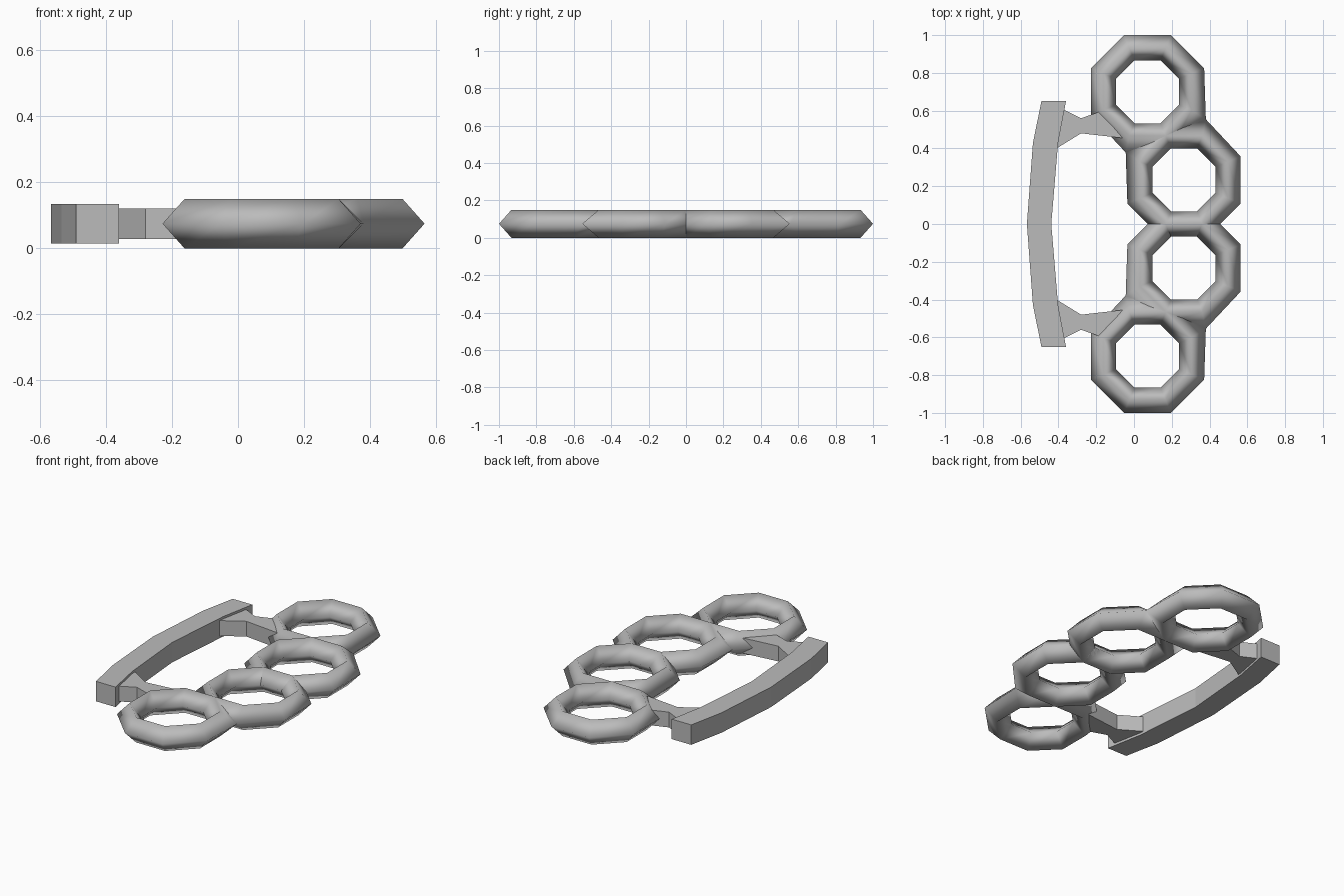
import bpy, bmesh, math

cube = bpy.data.objects.get("Cube")
if cube:
    bpy.data.objects.remove(cube)

GREY = (0.5, 0.5, 0.5, 1)
metal = bpy.data.materials.new("grey_metal")
metal.diffuse_color = GREY
metal.use_nodes = True
metal.node_tree.nodes["Principled BSDF"].inputs["Base Color"].default_value = GREY

MID_Z = 0.075      # middle height of the whole model
RADIUS = 0.2333    # ring centre line, measured to the flat sides
HALF_W = 0.0667    # half width of the diamond section


def finish(bm, name, smooth):
    mesh = bpy.data.meshes.new(name)
    bm.to_mesh(mesh)
    bm.free()
    for p in mesh.polygons:
        p.use_smooth = smooth
    mesh.materials.append(metal)
    obj = bpy.data.objects.new(name, mesh)
    bpy.context.collection.objects.link(obj)
    return obj


def add_ring(bm, cx, cy, sides=8):
    """Octagonal ring with a four-sided diamond section."""
    section = [(HALF_W, 0), (0, MID_Z), (-HALF_W, 0), (0, -MID_Z)]
    loops = []
    for i in range(sides):
        a = (i + 0.5) * math.tau / sides
        loop = []
        for offset, z in section:
            r = (RADIUS + offset) / math.cos(math.pi / sides)
            loop.append(bm.verts.new((cx + r * math.cos(a), cy + r * math.sin(a), MID_Z + z)))
        loops.append(loop)
    for i in range(sides):
        a, b = loops[i], loops[(i + 1) % sides]
        for j in range(4):
            k = (j + 1) % 4
            bm.faces.new((a[j], b[j], b[k], a[k]))
    return [v for loop in loops for v in loop]


def prism(name, outline, half_height):
    """Flat outline extruded equally above and below the middle height."""
    bm = bmesh.new()
    face = bm.faces.new([bm.verts.new((x, y, MID_Z - half_height)) for x, y in outline])
    top = bmesh.ops.extrude_face_region(bm, geom=[face])
    verts = [g for g in top["geom"] if isinstance(g, bmesh.types.BMVert)]
    bmesh.ops.translate(bm, verts=verts, vec=(0, 0, 2 * half_height))
    bmesh.ops.recalc_face_normals(bm, faces=bm.faces)
    return finish(bm, name, False)


# Four finger rings, welded where their corners meet
bm = bmesh.new()
for side in (1, -1):
    outer = add_ring(bm, 0.0715, side * 3 * RADIUS)
    inner = add_ring(bm, 0.265, side * RADIUS)
    for v in outer:
        for w in inner:
            if (v.co - w.co).length < 0.05:
                v.co = w.co = (v.co + w.co) / 2
bmesh.ops.remove_doubles(bm, verts=bm.verts, dist=0.002)
finish(bm, "finger_rings", True)

# Curved palm grip
grip_outer = [(-0.49, 0.65), (-0.535, 0.43), (-0.567, 0), (-0.535, -0.43), (-0.49, -0.65)]
grip_inner = [(-0.36, -0.65), (-0.402, -0.43), (-0.438, 0), (-0.402, 0.43), (-0.36, 0.65)]
prism("palm_grip", grip_outer + grip_inner, 0.06)

# Waisted struts joining the grip to the rings
strut = [(-0.41, 0.4), (-0.28, 0.48), (-0.06, 0.455), (-0.18, 0.595), (-0.28, 0.56), (-0.37, 0.605)]
for label, side in (("back", 1), ("front", -1)):
    prism(label + "_strut", [(x, side * y) for x, y in strut], 0.046)
